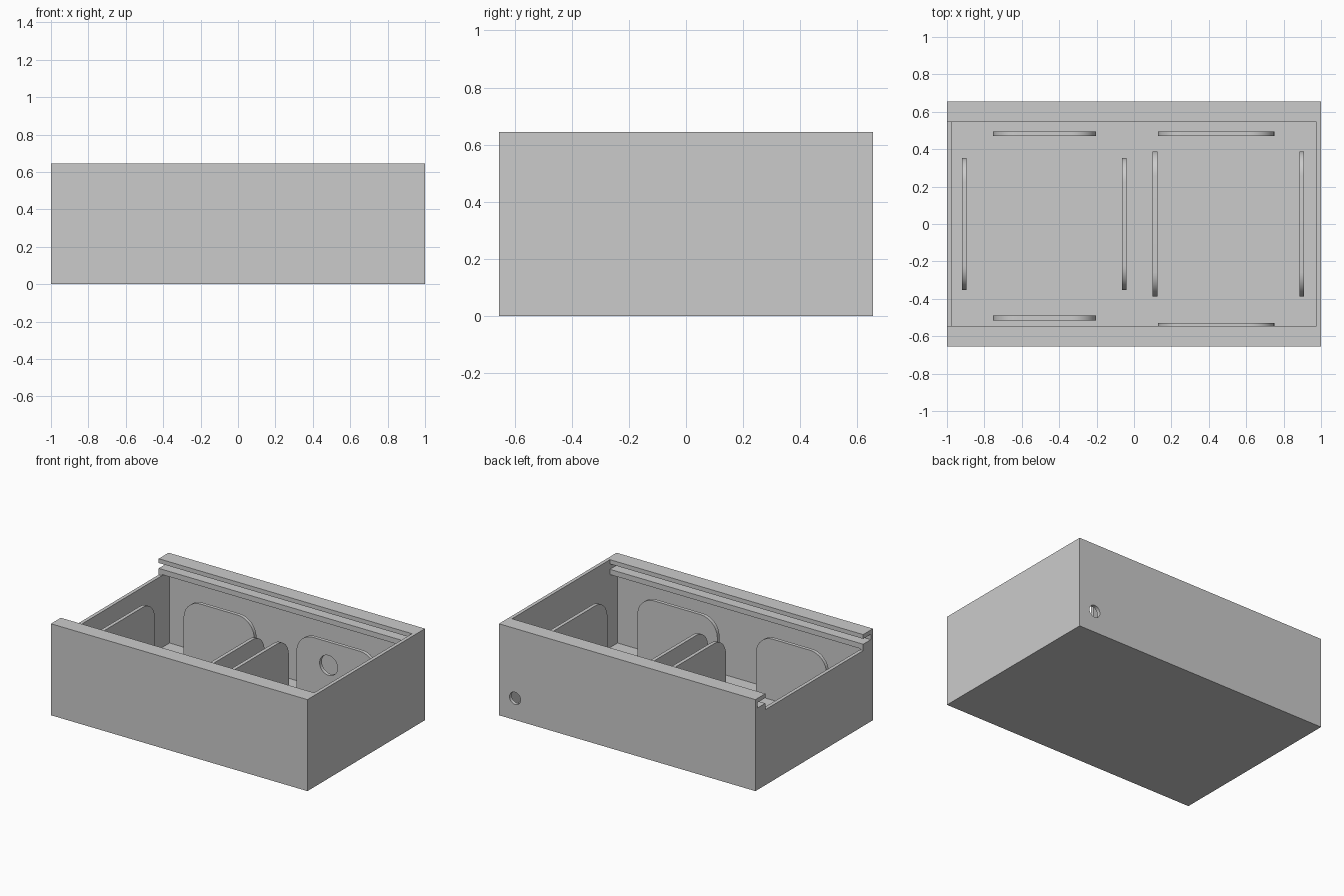
import bpy, bmesh, math
from mathutils import Matrix, Vector

if "Cube" in bpy.data.objects:
    bpy.data.objects.remove(bpy.data.objects["Cube"])

def finish(bm, name):
    bmesh.ops.recalc_face_normals(bm, faces=bm.faces)
    me = bpy.data.meshes.new(name)
    bm.to_mesh(me)
    bm.free()
    ob = bpy.data.objects.new(name, me)
    bpy.context.collection.objects.link(ob)
    return ob

def box(name, lo, hi):
    lo, hi = Vector(lo), Vector(hi)
    bm = bmesh.new()
    m = Matrix.Translation((lo + hi) / 2) @ Matrix.Diagonal((*(hi - lo), 1))
    bmesh.ops.create_cube(bm, size=1, matrix=m)
    return finish(bm, name)

def rod(name, x, y, z, r, length):
    """Cylinder along y."""
    bm = bmesh.new()
    m = Matrix.Translation((x, y, z)) @ Matrix.Rotation(math.pi / 2, 4, 'X')
    bmesh.ops.create_cone(bm, cap_ends=True, segments=48, radius1=r, radius2=r,
                          depth=length, matrix=m)
    return finish(bm, name)

def cut(ob, cutter):
    """Subtract the cutter, apply, and hide the cutter."""
    mod = ob.modifiers.new("cut", 'BOOLEAN')
    mod.operation, mod.solver, mod.object = 'DIFFERENCE', 'EXACT', cutter
    bpy.context.view_layer.objects.active = ob
    bpy.ops.object.modifier_apply(modifier=mod.name)
    bpy.data.objects.remove(cutter)

def smooth(ob):
    bpy.ops.object.select_all(action='DESELECT')
    ob.select_set(True)
    bpy.context.view_layer.objects.active = ob
    bpy.ops.object.shade_smooth_by_angle(angle=math.radians(30))

T = 0.025                                   # wall and divider thickness
FLOOR, PANEL_TOP, R = 0.025, 0.455, 0.13    # divider heights and corner radius

def divider(name, axis, a0, a1, offset):
    """Upright slab with two rounded top corners, running along x or y."""
    pts = [(a0, FLOOR - 0.005), (a1, FLOOR - 0.005)]
    for cx, start in ((a1 - R, 0), (a0 + R, 90)):
        for i in range(13):
            t = math.radians(start + 90 * i / 12)
            pts.append((cx + R * math.cos(t), PANEL_TOP - R + R * math.sin(t)))
    bm = bmesh.new()
    if axis == 'x':
        vs = [bm.verts.new((a, offset, z)) for a, z in pts]
        d = (0, T, 0)
    else:
        vs = [bm.verts.new((offset, a, z)) for a, z in pts]
        d = (T, 0, 0)
    face = bm.faces.new(vs)
    ext = bmesh.ops.extrude_face_region(bm, geom=[face], use_keep_orig=True)
    bmesh.ops.translate(bm, vec=d, verts=[v for v in ext['geom']
                                          if isinstance(v, bmesh.types.BMVert)])
    return finish(bm, name)

# Case: cavity, open top with a lowered left end, lid groove, cable hole
case = box("case", (-1, -0.655, 0), (1, 0.655, 0.645))
cut(case, box("cavity", (-0.975, -0.63, FLOOR), (0.975, 0.63, 0.54)))
cut(case, box("opening", (-1.1, -0.545, 0.532), (0.975, 0.545, 0.8)))
cut(case, box("lid_groove", (-1.1, -0.63, 0.577), (0.975, 0.63, 0.615)))
cut(case, rod("cable_hole", 0.875, 0.64, 0.153, 0.043, 0.1))
smooth(case)

# Dividers across the case
for name, x, y in (("left_outer_divider", -0.92, 0.353), ("left_inner_divider", -0.065, 0.353),
                   ("right_inner_divider", 0.10, 0.388), ("right_outer_divider", 0.885, 0.388)):
    smooth(divider(name, 'y', -y, y, x))

# Dividers along the case
for name, x0, x1, y in (("left_back_divider", -0.753, -0.203, 0.47),
                        ("left_front_divider", -0.753, -0.203, -0.515),
                        ("right_back_divider", 0.127, 0.75, 0.47),
                        ("right_front_divider", 0.127, 0.75, -0.555)):
    ob = divider(name, 'x', x0, x1, y)
    if name == "right_back_divider":
        cut(ob, rod("divider_hole", 0.377, 0.48, 0.29, 0.07, 0.1))
    smooth(ob)
